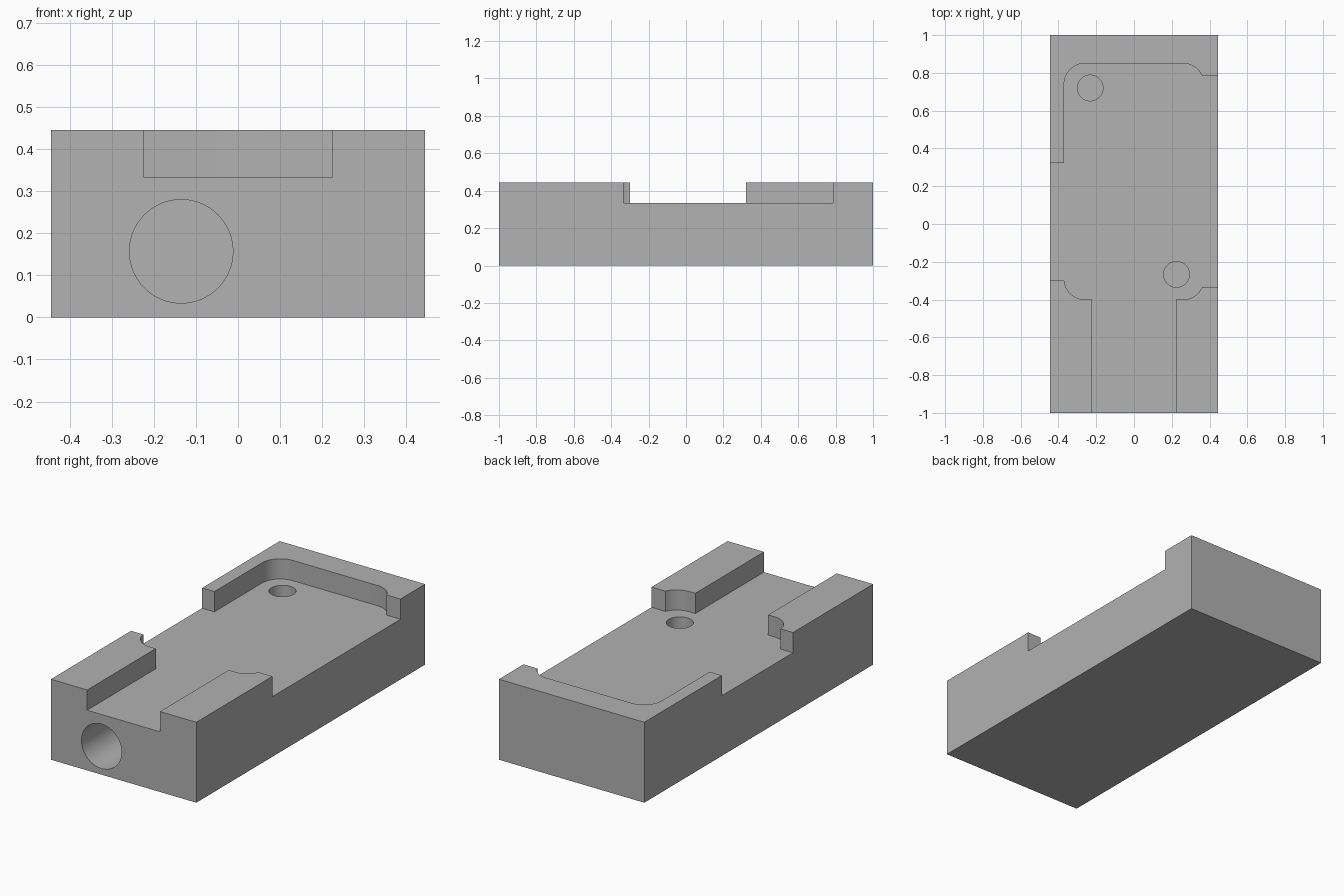
import bpy, bmesh
from math import cos, sin, radians, pi
from mathutils import Matrix, Vector

default = bpy.data.objects.get("Cube")
if default:
    bpy.data.objects.remove(default, do_unlink=True)

HALF_W, HALF_L, HEIGHT = 0.445, 1.0, 0.445
FLOOR = 0.333
OVER = 0.1  # how far cutters reach past the block

grey = bpy.data.materials.new("plain_grey")
grey.use_nodes = True
colour = (0.445, 0.445, 0.445, 1)
grey.diffuse_color = colour
grey.node_tree.nodes["Principled BSDF"].inputs["Base Color"].default_value = colour


def prism(name, outline, depth, matrix=Matrix()):
    """Extrude a flat outline along local z and place it."""
    bm = bmesh.new()
    face = bm.faces.new([bm.verts.new((x, y, 0)) for x, y in outline])
    result = bmesh.ops.extrude_face_region(bm, geom=[face])
    moved = [v for v in result["geom"] if isinstance(v, bmesh.types.BMVert)]
    bmesh.ops.translate(bm, verts=moved, vec=(0, 0, depth))
    bmesh.ops.transform(bm, matrix=matrix, verts=bm.verts)
    bmesh.ops.recalc_face_normals(bm, faces=bm.faces)
    mesh = bpy.data.meshes.new(name)
    bm.to_mesh(mesh)
    bm.free()
    mesh.materials.append(grey)
    obj = bpy.data.objects.new(name, mesh)
    bpy.context.collection.objects.link(obj)
    return obj


def arc(cx, cy, r, start, end, steps=12):
    angles = [radians(start + (end - start) * i / steps) for i in range(steps + 1)]
    return [(cx + r * cos(a), cy + r * sin(a)) for a in angles]


def cylinder(name, r, depth, matrix):
    return prism(name, arc(0, 0, r, 0, 360, 64)[:-1], depth, matrix)


# Solid block
w, l = HALF_W, HALF_L
block = prism("block", [(-w, -l), (w, -l), (w, l), (-w, l)], HEIGHT)

# Rounded pocket, side openings and front channel as one outline
R, CX, BACK, FRONT = 0.11, 0.26, 0.74, -0.29
CHANNEL = 0.223
right_lower = arc(CX, FRONT, R, -90, -24)
right_upper = arc(CX, BACK, R, 24, 90)
left_upper = arc(-CX, BACK, R, 90, 180)
left_lower = arc(-CX, FRONT, R, 185, 270)
out_x = w + OVER
outline = [(-CHANNEL, -l - OVER), (CHANNEL, -l - OVER), (CHANNEL, FRONT - R)]
outline += right_lower + [(out_x, right_lower[-1][1]), (out_x, right_upper[0][1])]
outline += right_upper + left_upper
outline += [(-CX - R, 0.322), (-out_x, 0.322), (-out_x, left_lower[0][1])]
outline += left_lower + [(-CHANNEL, FRONT - R)]
cutters = [prism("pocket_cutter", outline, HEIGHT, Matrix.Translation((0, 0, FLOOR)))]

# Two blind holes in the pocket floor
for name, x, y in (("back_hole_cutter", -0.232, 0.72), ("front_hole_cutter", 0.225, -0.267)):
    cutters.append(cylinder(name, 0.068, 0.25, Matrix.Translation((x, y, FLOOR - 0.2))))

# Round bore in the front face
bore_place = Matrix.Translation((-0.135, -l - OVER, 0.157)) @ Matrix.Rotation(-pi / 2, 4, "X")
cutters.append(cylinder("bore_cutter", 0.123, 1.0 + OVER, bore_place))

# Cut the block, then remove the cutters
bpy.context.view_layer.objects.active = block
block.select_set(True)
for cutter in cutters:
    mod = block.modifiers.new(cutter.name, "BOOLEAN")
    mod.operation = "DIFFERENCE"
    mod.solver = "EXACT"
    mod.object = cutter
    bpy.ops.object.modifier_apply(modifier=mod.name)
    bpy.data.objects.remove(cutter, do_unlink=True)

bpy.ops.object.shade_smooth_by_angle(angle=radians(20))
